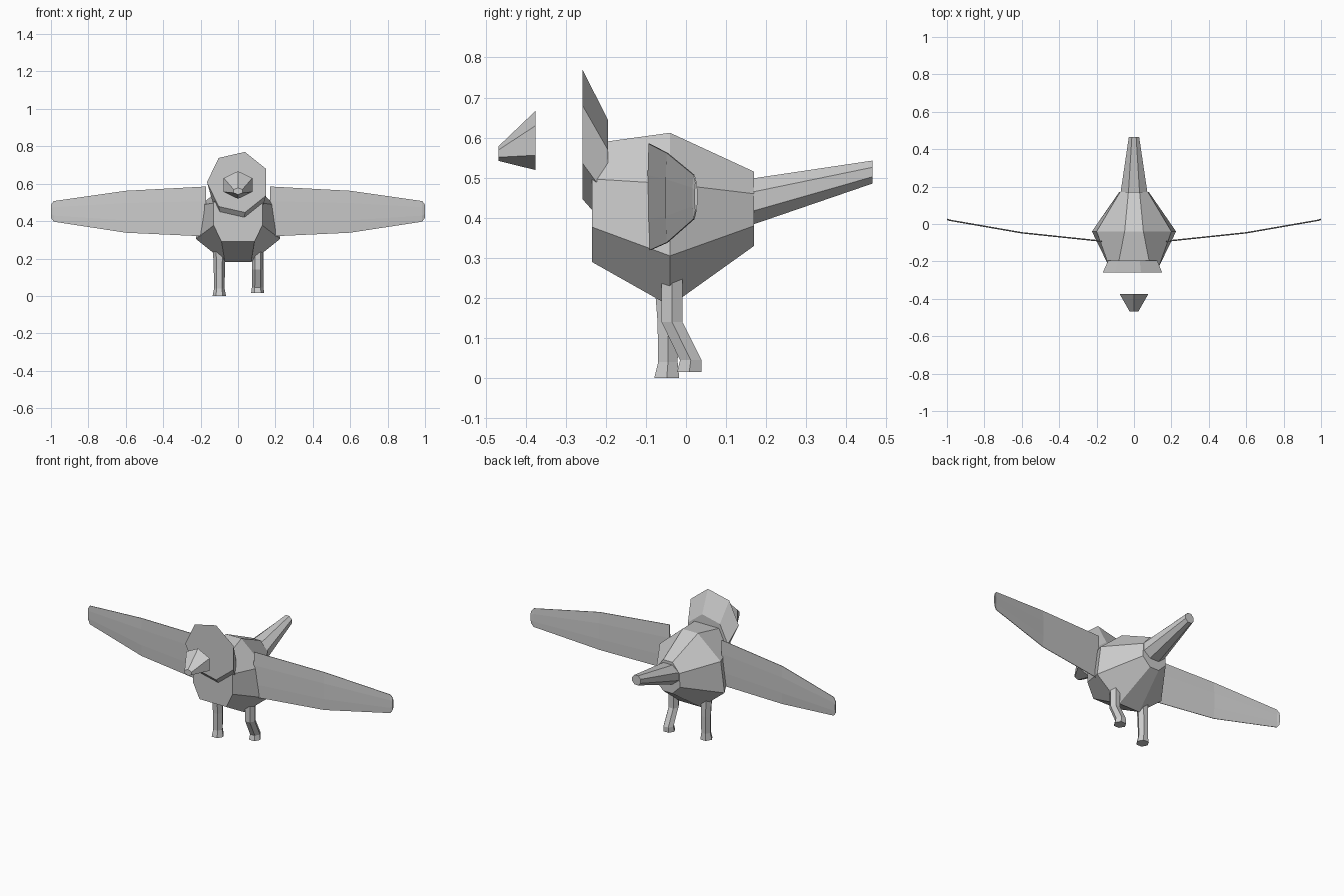
import bpy, bmesh
from math import cos, sin, tau, pi

cube = bpy.data.objects.get("Cube")
if cube:
    bpy.data.objects.remove(cube, do_unlink=True)

grey = bpy.data.materials.new("plain grey")
grey.use_nodes = True
grey.diffuse_color = (0.6, 0.6, 0.6, 1)
grey.node_tree.nodes["Principled BSDF"].inputs["Base Color"].default_value = (0.6, 0.6, 0.6, 1)


def loft(name, rings):
    """Skin a list of equal-length rings and close both ends."""
    bm = bmesh.new()
    loops = [[bm.verts.new(p) for p in ring] for ring in rings]
    n = len(loops[0])
    for a, b in zip(loops, loops[1:]):
        for i in range(n):
            j = (i + 1) % n
            bm.faces.new((a[i], a[j], b[j], b[i]))
    bm.faces.new(loops[0])
    bm.faces.new(loops[-1])
    bmesh.ops.recalc_face_normals(bm, faces=bm.faces)
    mesh = bpy.data.meshes.new(name)
    bm.to_mesh(mesh)
    bm.free()
    mesh.materials.append(grey)
    obj = bpy.data.objects.new(name, mesh)
    bpy.context.collection.objects.link(obj)
    return obj


def upright_ring(sides, start, y, z, rx, rz):
    angles = [start + tau * i / sides for i in range(sides)]
    return [(rx * cos(a), y, z + rz * sin(a)) for a in angles]


def flat_ring(sides, x, y, z, r):
    angles = [tau * i / sides for i in range(sides)]
    return [(x + r * cos(a), y + r * sin(a), z) for a in angles]


def mirrored_ring(y, half):
    return [(x, y, z) for x, z in half] + [(-x, y, z) for x, z in reversed(half)]


# Body: faceted barrel, half sections mirrored from top to bottom
loft("body", [
    mirrored_ring(-0.235, [(0.088, 0.585), (0.13, 0.497), (0.13, 0.377), (0.088, 0.29)]),
    mirrored_ring(-0.04, [(0.05, 0.612), (0.20, 0.485), (0.225, 0.305), (0.07, 0.18)]),
    mirrored_ring(0.17, [(0.03, 0.515), (0.075, 0.46), (0.08, 0.38), (0.03, 0.33)]),
])

# Tail: tapered and rising
loft("tail", [
    upright_ring(8, pi / 8, 0.16, 0.439, 0.079, 0.063),
    upright_ring(8, pi / 8, 0.465, 0.514, 0.03, 0.031),
])

# Head: seven-sided, leaning up and forward
loft("head", [
    upright_ring(7, pi, -0.258, 0.608, 0.166, 0.166),
    upright_ring(7, pi, -0.195, 0.51, 0.138, 0.138),
])

# Beak: stands clear of the head
loft("beak", [
    upright_ring(6, pi / 2, -0.375, 0.593, 0.088, 0.074),
    upright_ring(6, pi / 2, -0.468, 0.56, 0.027, 0.018),
])


# Wings: thin blades swept back, one section per (x, y, bottom, top)
def wing_ring(side, x, y, low, high):
    mid, half, thick = (low + high) / 2, (high - low) / 2, 0.004
    angles = [pi / 8 + tau * i / 8 for i in range(8)]
    return [(side * x, y + thick * cos(a), mid + half * sin(a) / cos(pi / 8)) for a in angles]


sections = [(0.17, -0.092, 0.318, 0.585), (0.60, -0.047, 0.338, 0.562),
            (0.985, 0.02, 0.397, 0.507), (1.0, 0.025, 0.418, 0.488)]
for name, side in (("left_wing", 1), ("right_wing", -1)):
    loft(name, [wing_ring(side, *s) for s in sections])

# Legs: right one planted, left one stepping back
loft("right_leg", [flat_ring(6, -0.1, y, z, r) for y, z, r in
                   [(-0.05, 0.25, 0.034), (-0.045, 0.14, 0.03),
                    (-0.045, 0.04, 0.028), (-0.048, 0.0, 0.036)]])
loft("left_leg", [flat_ring(6, 0.105, y, z, r) for y, z, r in
                  [(-0.035, 0.25, 0.03), (-0.035, 0.14, 0.03),
                   (0.012, 0.045, 0.031), (0.008, 0.015, 0.035)]])
